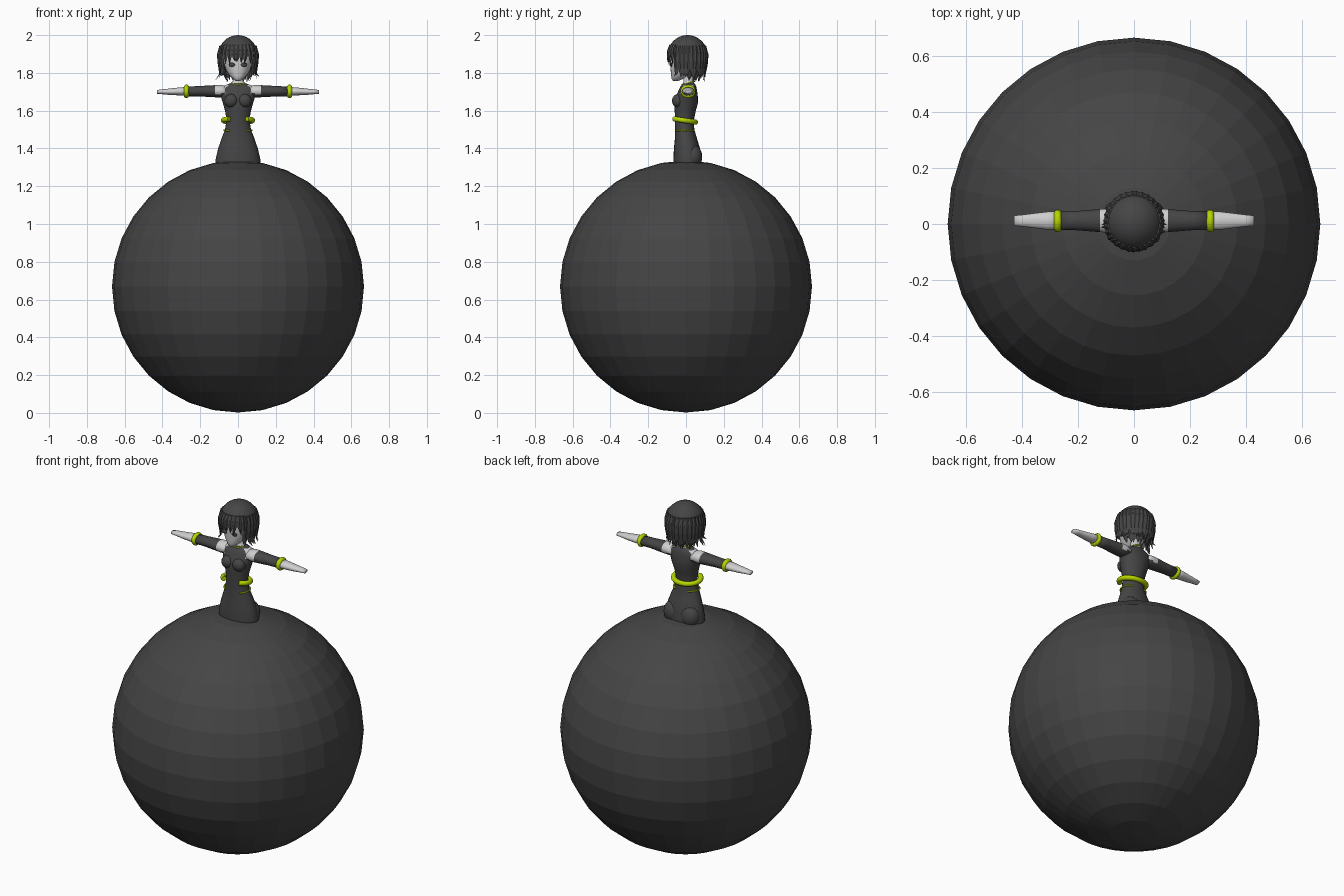
import bpy, bmesh, math, random
from mathutils import Vector

if "Cube" in bpy.data.objects:
    bpy.data.objects.remove(bpy.data.objects["Cube"])

random.seed(4)


def material(name, r, g, b):
    m = bpy.data.materials.new(name)
    m.diffuse_color = (r, g, b, 1)
    m.use_nodes = True
    m.node_tree.nodes["Principled BSDF"].inputs["Base Color"].default_value = m.diffuse_color
    return m


DARK = material("charcoal", 0.06, 0.06, 0.06)
SKIN = material("pale_grey", 0.62, 0.62, 0.62)
LIME = material("lime", 0.47, 0.66, 0.0)


def finish(bm, name, mats, smooth=True):
    bmesh.ops.recalc_face_normals(bm, faces=bm.faces)
    me = bpy.data.meshes.new(name)
    bm.to_mesh(me)
    bm.free()
    ob = bpy.data.objects.new(name, me)
    bpy.context.collection.objects.link(ob)
    for m in mats:
        me.materials.append(m)
    for p in me.polygons:
        p.use_smooth = smooth
    return ob


def bridge(bm, rings):
    n = len(rings[0])
    for a, b in zip(rings, rings[1:]):
        for i in range(n):
            j = (i + 1) % n
            bm.faces.new((a[i], a[j], b[j], b[i]))
    bm.faces.new(rings[0])
    bm.faces.new(rings[-1])


def loft(name, sections, mats, axis="z", side=1, n=24, rule=None):
    """Elliptical sections. z axis: (z, y, rx, ry); x axis: (x, z, ry, rz)."""
    bm = bmesh.new()
    rings = []
    for s, c, a, b in sections:
        ring = []
        for i in range(n):
            t = 2 * math.pi * i / n
            u, v = a * math.cos(t), b * math.sin(t)
            co = (u, c + v, s) if axis == "z" else (side * s, 0.012 + u, c + v)
            ring.append(bm.verts.new(co))
        rings.append(ring)
    bridge(bm, rings)
    if rule:
        for f in bm.faces:
            f.material_index = rule(f.calc_center_median())
    return finish(bm, name, mats)


def ball(name, loc, radii, mat, seg=20, rings=12, smooth=True, cut=None):
    bm = bmesh.new()
    bmesh.ops.create_uvsphere(bm, u_segments=seg, v_segments=rings, radius=1)
    for v in bm.verts:
        v.co = Vector([l + c * r for l, c, r in zip(loc, v.co, radii)])
    if cut:
        gone = [f for f in bm.faces if cut(f.calc_center_median())]
        bmesh.ops.delete(bm, geom=gone, context="FACES")
    return finish(bm, name, [mat], smooth)


def tube(name, pts, radius, mat, cyclic=False):
    cu = bpy.data.curves.new(name, "CURVE")
    cu.dimensions = "3D"
    cu.bevel_depth, cu.bevel_resolution, cu.use_fill_caps = radius, 3, True
    sp = cu.splines.new("POLY")
    sp.points.add(len(pts) - 1)
    for p, co in zip(sp.points, pts):
        p.co = (*co, 1)
    sp.use_cyclic_u = cyclic
    cu.materials.append(mat)
    ob = bpy.data.objects.new(name, cu)
    bpy.context.collection.objects.link(ob)
    bpy.context.view_layer.objects.active = ob
    ob.select_set(True)
    bpy.ops.object.convert(target="MESH")
    bpy.context.object.select_set(False)


def arc(a0, a1, n, cy, rx, ry, zf):
    """Points round the body; angle 0 is the front."""
    out = []
    for i in range(n):
        a = math.radians(a0 + (a1 - a0) * i / (n - 1))
        y = cy - ry * math.cos(a)
        out.append((rx * math.sin(a), y, zf(y)))
    return out


# Big faceted ball below the waist
ball("ball_body", (0, 0, 0.669), (0.667, 0.667, 0.667), DARK, 32, 16, smooth=False)

# Torso with bare shoulders and neck
loft("torso", [
    (1.25, 0.008, 0.118, 0.074), (1.34, 0.008, 0.119, 0.075), (1.40, 0.005, 0.105, 0.069),
    (1.45, 0.0, 0.088, 0.059), (1.50, -0.007, 0.069, 0.051), (1.55, -0.008, 0.06, 0.05),
    (1.60, -0.004, 0.069, 0.056), (1.64, 0.0, 0.08, 0.063), (1.67, 0.003, 0.089, 0.06),
    (1.69, 0.007, 0.094, 0.054), (1.71, 0.01, 0.096, 0.048), (1.725, 0.012, 0.088, 0.043),
    (1.737, 0.014, 0.062, 0.036), (1.747, 0.014, 0.034, 0.029), (1.76, 0.012, 0.027, 0.026),
    (1.82, 0.008, 0.027, 0.026)], [DARK, SKIN],
    rule=lambda c: int(c.z > 1.748 or (c.z > 1.69 and abs(c.x) > 0.05 + 0.8 * max(0, 1.73 - c.z))))

for s, side in ((1, "left"), (-1, "right")):
    ball(side + "_bust", (s * 0.036, -0.042, 1.652), (0.036, 0.032, 0.036), DARK)
    ball(side + "_seat", (s * 0.052, 0.036, 1.355), (0.058, 0.05, 0.065), DARK)
    # Arm: bare shoulder, sleeve, tapering bare hand
    loft(side + "_sleeve", [
        (0.06, 1.70, 0.038, 0.030), (0.09, 1.703, 0.042, 0.033), (0.105, 1.703, 0.042, 0.033),
        (0.122, 1.703, 0.041, 0.032), (0.16, 1.703, 0.038, 0.030), (0.21, 1.703, 0.034, 0.027),
        (0.265, 1.702, 0.034, 0.026)], [DARK, SKIN], "x", s,
        rule=lambda c: int(abs(c.x) < 0.122 and c.z > 1.69))
    loft(side + "_hand", [
        (0.26, 1.702, 0.033, 0.024), (0.31, 1.702, 0.032, 0.021), (0.36, 1.70, 0.026, 0.017),
        (0.40, 1.70, 0.021, 0.013), (0.43, 1.699, 0.018, 0.010)], [SKIN], "x", s)
    circle = [2 * math.pi * i / 24 for i in range(24)]
    tube(side + "_bracelet", [(s * 0.273, 0.011 + 0.027 * math.cos(t), 1.702 + 0.022 * math.sin(t))
                              for t in circle], 0.014, LIME, True)
    # Thin hip cord, hidden at the middle of the front
    tube(side + "_hip_cord", arc(s * 38, s * 150, 16, -0.007, 0.074, 0.057,
                                 lambda y: 1.497 + 0.1 * min(0, y + 0.01)), 0.004, LIME)
    # Eye plate
    ball(side + "_eye", (s * 0.032, -0.079, 1.843), (0.018, 0.006, 0.011), DARK, 12, 6)

# Open belt round the back, and neck cord
tube("belt", arc(38, 322, 36, -0.012, 0.077, 0.062, lambda y: 1.547 - 0.15 * y), 0.014, LIME)
tube("neck_cord", arc(0, 345, 24, 0.012, 0.034, 0.034, lambda y: 1.747 + 0.25 * (y - 0.012)),
     0.003, LIME, True)

# Head with pointed chin
loft("head", [
    (1.757, -0.055, 0.010, 0.012), (1.768, -0.045, 0.026, 0.031), (1.785, -0.03, 0.044, 0.049),
    (1.81, -0.015, 0.061, 0.066), (1.84, -0.005, 0.072, 0.078), (1.88, 0.0, 0.078, 0.085),
    (1.93, 0.005, 0.07, 0.075), (1.96, 0.008, 0.045, 0.05)], [SKIN])

# Hair cap, open over the face and underneath
ball("hair_cap", (0, 0.008, 1.894), (0.104, 0.106, 0.106), DARK, 32, 20,
     cut=lambda c: c.z < 1.80 or (c.y < -0.035 and c.z < 1.895))


def lock(bm, angle, levels, width, sway):
    """One tapering strand: levels are (radius, z) from root to tip."""
    a0 = math.radians(angle)
    rings = []
    for k, (r, z) in enumerate(levels):
        q = k / (len(levels) - 1)
        a = a0 + sway * q * q
        out = Vector((math.sin(a), -math.cos(a), 0))
        tan = Vector((math.cos(a), math.sin(a), 0))
        c = out * r + Vector((0, 0.008, z))
        w = width * (1.02 - q ** 2.5)
        t = 0.010 * (1.05 - q)
        rings.append([bm.verts.new(c + d) for d in (tan * w, out * t, -tan * w, -out * t)])
    bridge(bm, rings)


# Fringe, side and back locks
bm = bmesh.new()
for i in range(9):
    a = -48 + 12 * i
    tip = 1.862 + random.uniform(-0.014, 0.010)
    lock(bm, a, [(0.085, 1.95), (0.099, 1.92), (0.104, 1.895), (0.106, 1.875), (0.104, tip - 0.01)],
         0.016, random.uniform(-0.12, 0.12))
for s in (1, -1):
    for i in range(11):
        a = 56 + 12 * i
        back = max(0.0, -math.cos(math.radians(a)))
        tip = 1.772 + random.uniform(-0.014, 0.016) - 0.004 * back
        flare = 0.117 - 0.026 * back + random.uniform(-0.006, 0.006)
        lock(bm, s * a, [(0.088, 1.945), (0.102, 1.90), (0.103, 1.86), (0.098, 1.82),
                         (0.098 - 0.004 * back, 1.795), (flare, tip)],
             0.020, s * random.uniform(-0.18, 0.12))
    # inner layer tucked against the neck
    for i in range(5):
        lock(bm, s * (98 + 18 * i), [(0.092, 1.87), (0.084, 1.82), (0.072, 1.785),
                                     (0.062, 1.755 + random.uniform(-0.006, 0.01))],
             0.020, random.uniform(-0.15, 0.15))
finish(bm, "hair_locks", [DARK], smooth=False)
